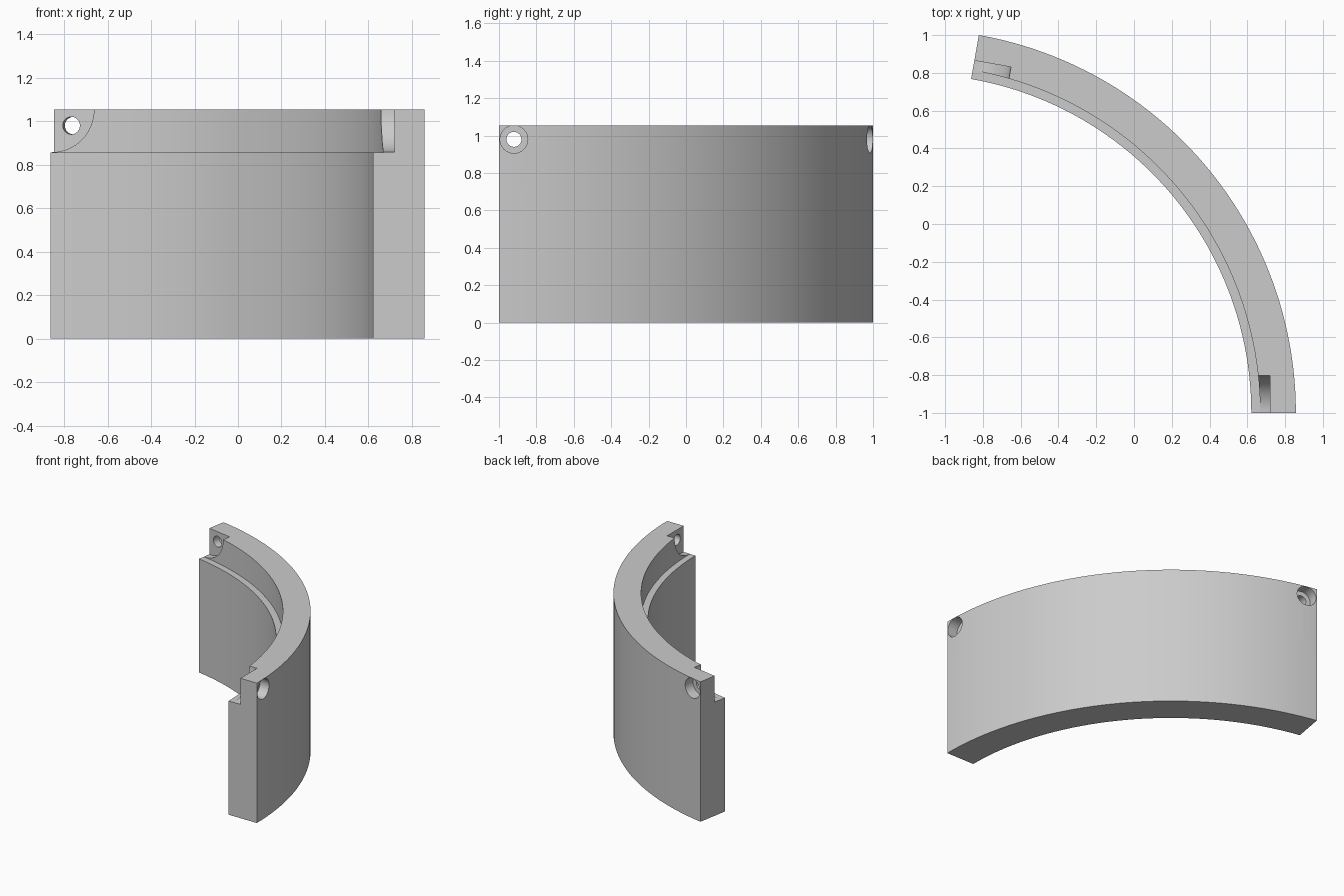
import bpy, bmesh
from math import radians, cos, sin, pi
from mathutils import Vector, Matrix

cube = bpy.data.objects.get("Cube")
if cube:
    bpy.data.objects.remove(cube, do_unlink=True)

# Main dimensions
CENTRE = Vector((-1.174, -1.0, 0.0))
SWEEP = radians(80)
R_IN, R_STEP, R_POCKET, R_BORE, R_OUT = 1.795, 1.842, 1.894, 1.95, 2.031
HEIGHT, LEDGE = 1.055, 0.857
STEPS = 48

grey = bpy.data.materials.new("plain grey")
grey.use_nodes = True
colour = (0.6, 0.6, 0.6, 1)
grey.diffuse_color = colour
grey.node_tree.nodes["Principled BSDF"].inputs["Base Color"].default_value = colour


def make_object(name, bm):
    bmesh.ops.recalc_face_normals(bm, faces=bm.faces)
    mesh = bpy.data.meshes.new(name)
    bm.to_mesh(mesh)
    bm.free()
    mesh.materials.append(grey)
    obj = bpy.data.objects.new(name, mesh)
    bpy.context.collection.objects.link(obj)
    return obj


def radial_cutter(name, angle, offset, z, radius, r0, r1):
    """Cylinder lying along the ring's radius, shifted along the tangent."""
    bm = bmesh.new()
    bmesh.ops.create_cone(bm, cap_ends=True, segments=64, radius1=radius,
                          radius2=radius, depth=r1 - r0)
    place = (Matrix.Translation(CENTRE) @ Matrix.Rotation(angle, 4, 'Z')
             @ Matrix.Translation(((r0 + r1) / 2, offset, z))
             @ Matrix.Rotation(pi / 2, 4, 'Y'))
    bm.transform(place)
    cutter = make_object(name, bm)
    cutter.hide_render = True
    return cutter


# Curved wall with a stepped inner rim, swept round the ring centre
profile = [(R_IN, 0), (R_OUT, 0), (R_OUT, HEIGHT),
           (R_STEP, HEIGHT), (R_STEP, LEDGE), (R_IN, LEDGE)]
bm = bmesh.new()
rings = []
for i in range(STEPS + 1):
    a = SWEEP * i / STEPS
    rings.append([bm.verts.new(CENTRE + Vector((r * cos(a), r * sin(a), z)))
                  for r, z in profile])
n = len(profile)
for lower, upper in zip(rings, rings[1:]):
    for j in range(n):
        k = (j + 1) % n
        bm.faces.new((lower[j], lower[k], upper[k], upper[j]))
bm.faces.new(rings[0])
bm.faces.new(rings[-1])
wall = make_object("curved_wall", bm)

# Rounded pocket, screw hole and counterbore at each end
cutters = []
for end, angle, side in (("front", 0, 1), ("back", SWEEP, -1)):
    hole = (angle, side * 0.08, 0.98)
    cutters += [
        radial_cutter(end + "_pocket_cutter", angle, 0, HEIGHT, 0.197, 1.7, R_POCKET),
        radial_cutter(end + "_hole_cutter", *hole, 0.04, 1.8, 2.1),
        radial_cutter(end + "_counterbore_cutter", *hole, 0.074, R_BORE, 2.1),
    ]

bpy.ops.object.select_all(action='DESELECT')
bpy.context.view_layer.objects.active = wall
wall.select_set(True)
for cutter in cutters:
    mod = wall.modifiers.new(cutter.name, 'BOOLEAN')
    mod.operation = 'DIFFERENCE'
    mod.solver = 'EXACT'
    mod.object = cutter
    bpy.ops.object.modifier_apply(modifier=mod.name)
    bpy.data.objects.remove(cutter, do_unlink=True)

bpy.ops.object.shade_smooth_by_angle(angle=radians(30))
